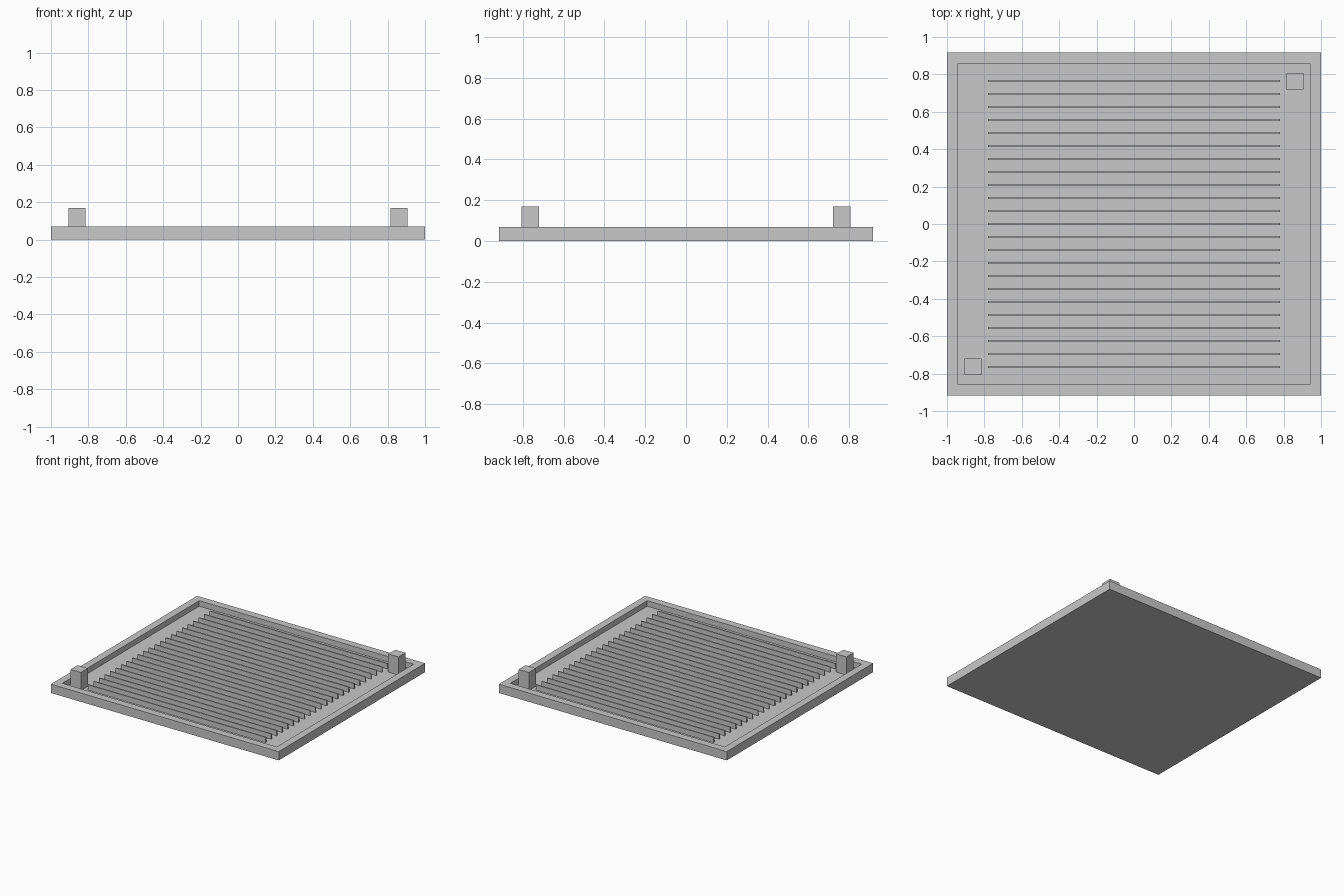
import bpy
import bmesh
from mathutils import Matrix, Vector

cube = bpy.data.objects.get("Cube")
if cube:
    bpy.data.objects.remove(cube, do_unlink=True)

# Single flat colour
grey = bpy.data.materials.new("light_grey")
grey.use_nodes = True
colour = (0.58, 0.58, 0.58, 1)
grey.diffuse_color = colour
grey.node_tree.nodes["Principled BSDF"].inputs["Base Color"].default_value = colour

RIM, FLOOR = 0.07, 0.026


def add_box(bm, x, y, z0, z1, sx, sy):
    """Add a box centred on x, y that spans z0 to z1."""
    place = Matrix.Translation((x, y, (z0 + z1) / 2))
    bmesh.ops.create_cube(bm, size=1, matrix=place @ Matrix.Diagonal((sx, sy, z1 - z0, 1)))


def finish(name, bm):
    mesh = bpy.data.meshes.new(name)
    bm.to_mesh(mesh)
    bm.free()
    mesh.materials.append(grey)
    obj = bpy.data.objects.new(name, mesh)
    bpy.context.collection.objects.link(obj)
    return obj


# Tray: a slab whose top is inset and sunk to leave a rim
bm = bmesh.new()
add_box(bm, 0, 0, 0, RIM, 2, 1.834)
bm.normal_update()
top = [f for f in bm.faces if f.normal.z > 0.9]
bmesh.ops.inset_region(bm, faces=top, thickness=0.083)
sunk = bmesh.ops.extrude_discrete_faces(bm, faces=top)["faces"]
bmesh.ops.translate(bm, verts=sunk[0].verts[:], vec=Vector((0, 0, FLOOR - RIM)))
finish("tray", bm)

# Row of thin upright fins on the tray floor
bm = bmesh.new()
for i in range(-11, 12):
    add_box(bm, 0, i * 0.0695, FLOOR, RIM - 0.002, 1.56, 0.01)
finish("fins", bm)

# Locating posts in two opposite corners
for name, side in (("front_post", -1), ("back_post", 1)):
    bm = bmesh.new()
    add_box(bm, side * 0.86, side * 0.763, FLOOR, 0.17, 0.09, 0.087)
    finish(name, bm)
